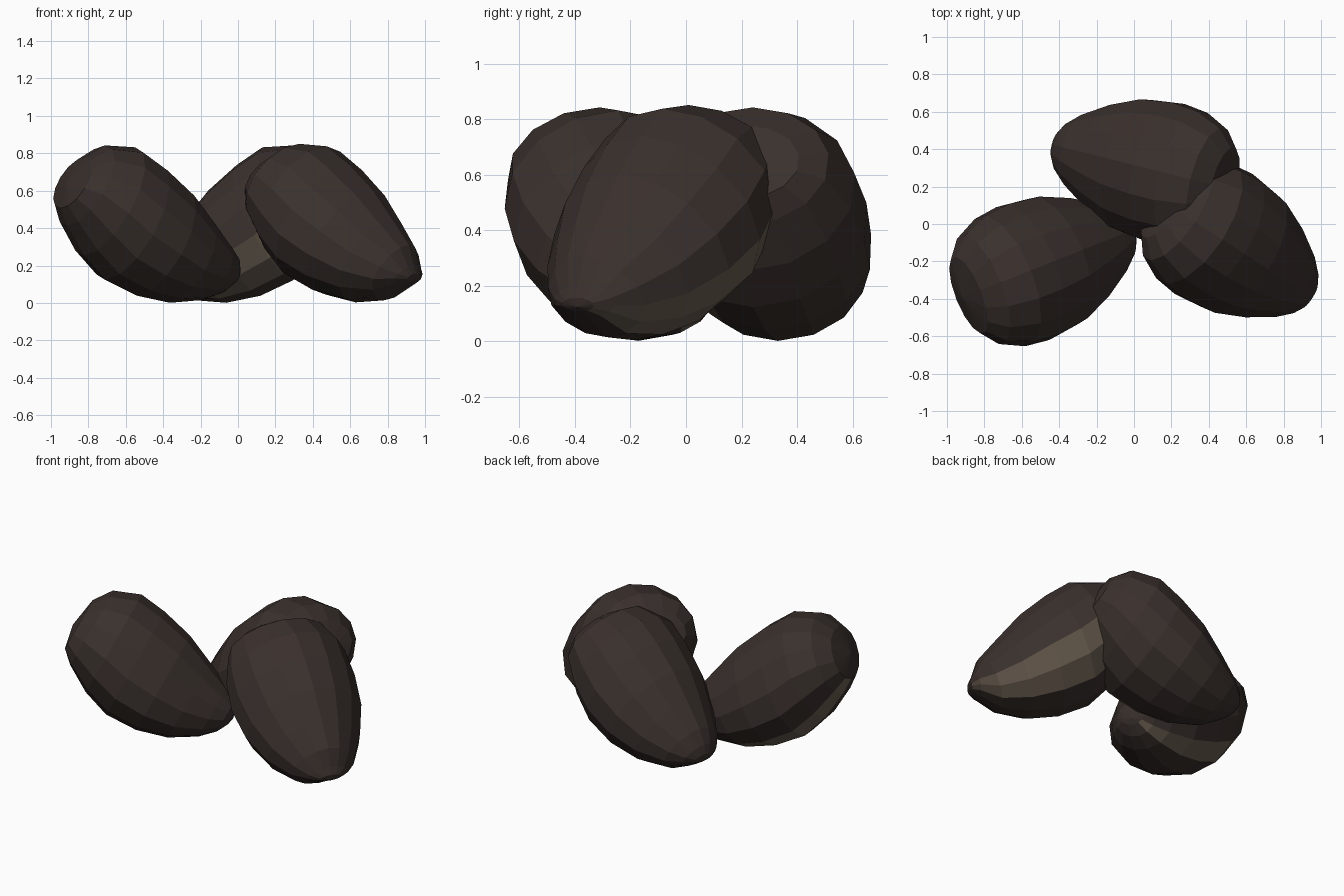
import bpy, bmesh
from math import sin, cos, radians, tau, pi

if "Cube" in bpy.data.objects:
    bpy.data.objects.remove(bpy.data.objects["Cube"])

SIDES = 14

# Cross-sections along the bean axis: distance, bottom, top, half width, shoulder taper
SECTIONS = [
    (0.095, 0.06, 0.15, 0.07, 0.1),
    (0.13, -0.01, 0.205, 0.13, 0.15),
    (0.21, -0.09, 0.245, 0.205, 0.18),
    (0.365, -0.185, 0.315, 0.30, 0.18),
    (0.55, -0.237, 0.395, 0.37, 0.14),
    (0.75, -0.245, 0.445, 0.392, 0.1),
    (0.92, -0.185, 0.465, 0.375, 0.05),
    (1.08, -0.085, 0.395, 0.31, 0),
    (1.155, -0.02, 0.285, 0.22, 0),
]
TIP, BUTT = (0.085, 0.10), (1.185, 0.11)


def material(name, color):
    mat = bpy.data.materials.new(name)
    mat.diffuse_color = (*color, 1)
    mat.use_nodes = True
    mat.node_tree.nodes["Principled BSDF"].inputs["Base Color"].default_value = mat.diffuse_color
    return mat


shell = material("dark_shell", (0.042, 0.030, 0.026))
seam = material("pale_seam", (0.14, 0.108, 0.08))


def bean(name, location, heading, tilt, flat, pale_strips):
    ct, st = cos(radians(tilt)), sin(radians(tilt))

    def tilted(s, y, n):
        return (s * ct - n * st, y, s * st + n * ct)

    bm = bmesh.new()
    rings = []
    for s, low, top, w, taper in SECTIONS:
        c, h = (top + low) / 2, (top - low) / 2
        if s < 0.2:  # flattened tip
            h *= flat
        ring = []
        for j in range(SIDES):
            t = -pi / 2 + tau * j / SIDES
            y = w * cos(t) * (1 - taper * max(0, sin(t)))
            ring.append(bm.verts.new(tilted(s, y, c + h * sin(t))))
        rings.append(ring)
    tip = bm.verts.new(tilted(TIP[0], 0, TIP[1]))
    butt = bm.verts.new(tilted(BUTT[0], 0, BUTT[1]))
    for j in range(SIDES):
        k = (j + 1) % SIDES
        for a, b in zip(rings, rings[1:]):
            face = bm.faces.new((a[j], a[k], b[k], b[j]))
            face.material_index = int(j in pale_strips)
        bm.faces.new((tip, rings[0][k], rings[0][j]))
        bm.faces.new((butt, rings[-1][j], rings[-1][k]))
    bmesh.ops.recalc_face_normals(bm, faces=bm.faces)
    mesh = bpy.data.meshes.new(name)
    bm.to_mesh(mesh)
    bm.free()
    mesh.materials.append(shell)
    mesh.materials.append(seam)
    obj = bpy.data.objects.new(name, mesh)
    obj.location = location
    obj.rotation_euler.z = radians(heading)
    bpy.context.collection.objects.link(obj)


# Three beans leaning together, each placed at its pointed tip
bean("left_bean", (0.016, -0.022, 0), 201.7, 27, 1, {12})
bean("right_bean", (0.972, -0.408, -0.005), 147, 28, 0.6, {11, 12})
bean("back_bean", (-0.46, 0.43, 0), -14, 27, 0.8, {11, 12})
